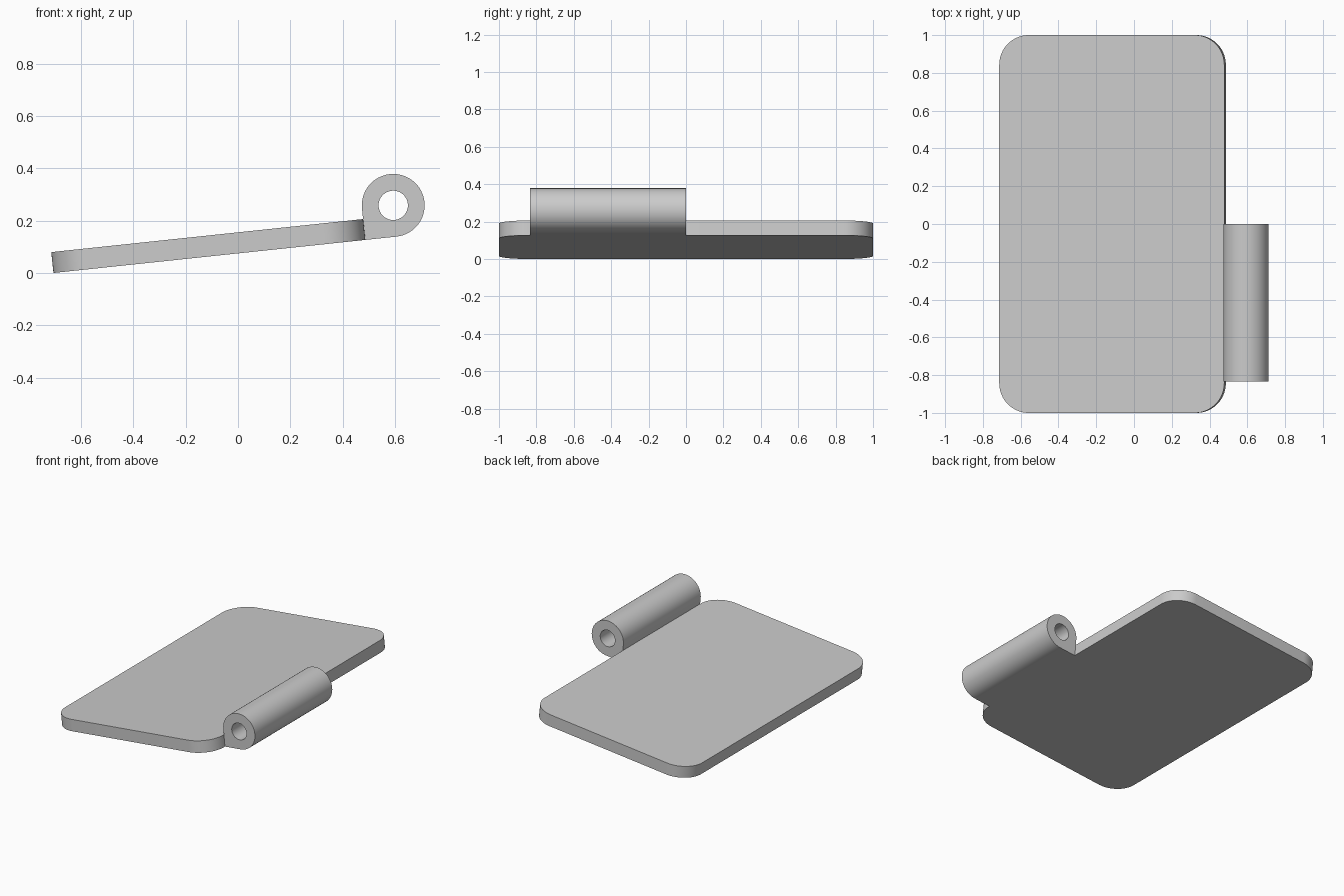
import bpy, bmesh
from math import sin, cos, pi, radians

if "Cube" in bpy.data.objects:
    bpy.data.objects.remove(bpy.data.objects["Cube"])

TILT = radians(6.05)
WIDTH, THICK, CORNER = 1.198, 0.08, 0.157
OUTER, BORE = 0.12, 0.056

grey = bpy.data.materials.new("plain_grey")
grey.use_nodes = True
colour = (0.6, 0.6, 0.6, 1)
grey.diffuse_color = colour
grey.node_tree.nodes["Principled BSDF"].inputs["Base Color"].default_value = colour


def finish(name, bm):
    """Turn a bmesh into a tilted, smooth-shaded object."""
    bmesh.ops.recalc_face_normals(bm, faces=bm.faces)
    mesh = bpy.data.meshes.new(name)
    bm.to_mesh(mesh)
    bm.free()
    mesh.materials.append(grey)
    obj = bpy.data.objects.new(name, mesh)
    bpy.context.collection.objects.link(obj)
    obj.location.x = -0.705
    obj.rotation_euler.y = -TILT
    bpy.ops.object.select_all(action="DESELECT")
    obj.select_set(True)
    bpy.context.view_layer.objects.active = obj
    bpy.ops.object.shade_smooth_by_angle(angle=radians(30))


# Hinge leaf: rounded rectangle, extruded
bm = bmesh.new()
outline = []
STEPS = 16
centres = [(WIDTH - CORNER, 1 - CORNER), (CORNER, 1 - CORNER),
           (CORNER, CORNER - 1), (WIDTH - CORNER, CORNER - 1)]
for i, (cx, cy) in enumerate(centres):
    for s in range(STEPS + 1):
        a = (i + s / STEPS) * pi / 2
        outline.append(bm.verts.new((cx + CORNER * cos(a), cy + CORNER * sin(a), 0)))
base = bm.faces.new(outline)
top = bmesh.ops.extrude_face_region(bm, geom=[base], use_keep_orig=True)
bmesh.ops.translate(bm, vec=(0, 0, THICK),
                    verts=[g for g in top["geom"] if isinstance(g, bmesh.types.BMVert)])
finish("leaf_plate", bm)

# Knuckle: bored barrel with a square lower corner joining the leaf
bm = bmesh.new()
SEGMENTS = 64
rings = []
for k in range(SEGMENTS):
    a = 2 * pi * k / SEGMENTS
    r = OUTER
    if pi <= a <= 1.5 * pi:
        r /= max(abs(cos(a)), abs(sin(a)))
    rings.append([bm.verts.new((WIDTH + OUTER + d * cos(a), y, OUTER + d * sin(a)))
                  for d, y in ((r, -0.835), (r, 0), (BORE, 0), (BORE, -0.835))])
for k, ring in enumerate(rings):
    following = rings[(k + 1) % SEGMENTS]
    for j in range(4):
        n = (j + 1) % 4
        bm.faces.new((ring[j], ring[n], following[n], following[j]))
finish("hinge_knuckle", bm)
